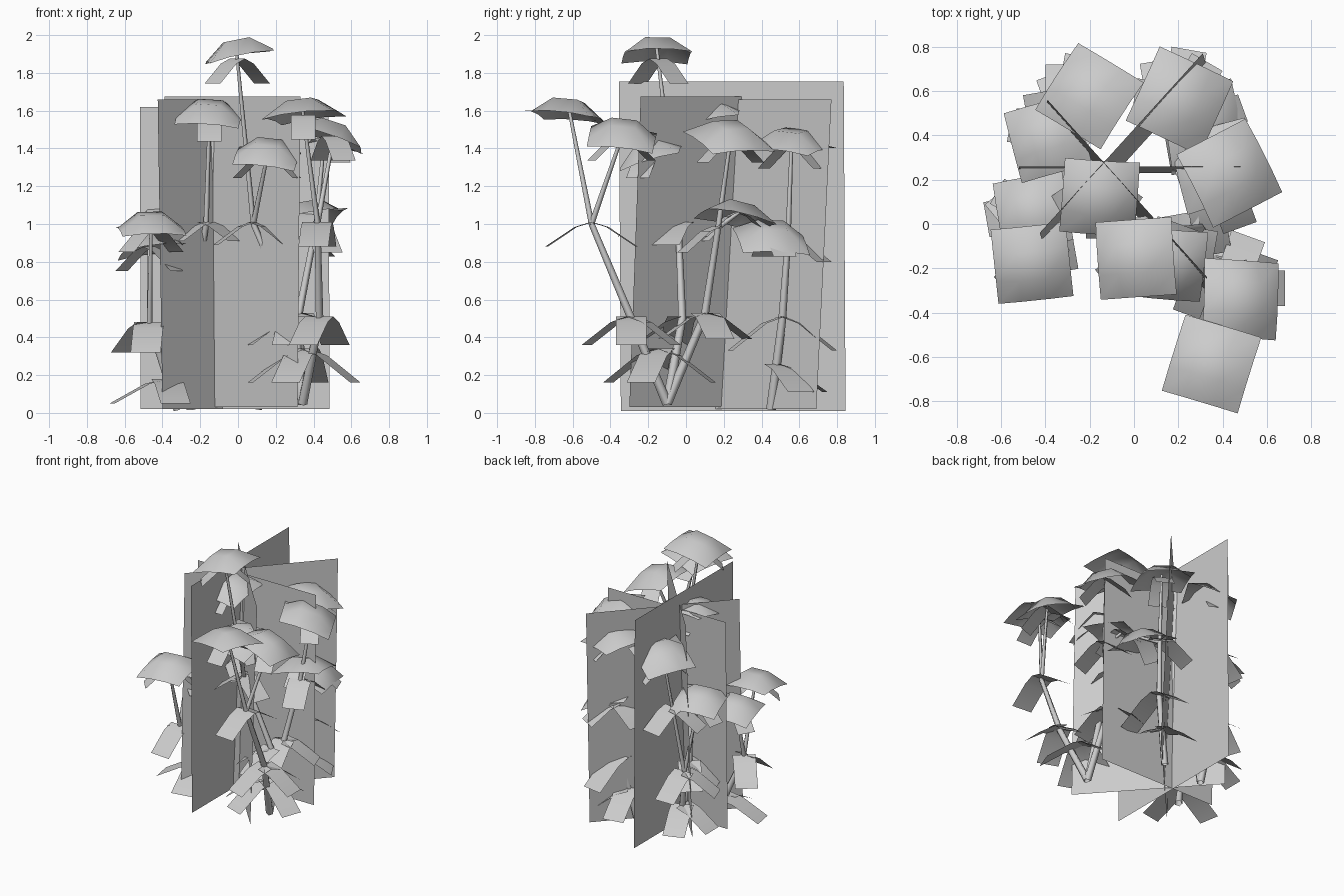
import bpy, math
from mathutils import Vector, Quaternion


def make(name, verts, faces, smooth=True):
    me = bpy.data.meshes.new(name)
    me.from_pydata([tuple(v) for v in verts], [], faces)
    me.update()
    for p in me.polygons:
        p.use_smooth = smooth
    ob = bpy.data.objects.new(name, me)
    bpy.context.collection.objects.link(ob)
    return ob


def grid_faces(nu, nv):
    return [(i * nv + j, (i + 1) * nv + j, (i + 1) * nv + j + 1, i * nv + j + 1)
            for i in range(nu - 1) for j in range(nv - 1)]


# upright crossed foliage cards: two top ends, bottom shift, z range
def card(a, b, shift, z0, z1):
    s = Vector((*shift, 0))
    a, b = Vector((*a, 0)), Vector((*b, 0))
    lo, hi = Vector((0, 0, z0)), Vector((0, 0, z1))
    make("foliage_card", [a + s + lo, b + s + lo, b + hi, a + hi], [(0, 1, 2, 3)], False)


card((-0.52, 0.26), (0.48, 0.26), (0.005, -0.03), 0.02, 1.62)
card((-0.15, -0.355), (-0.15, 0.835), (0, 0.01), 0.01, 1.755)
card((-0.425, -0.04), (0.31, 0.77), (0.025, -0.08), 0.02, 1.66)
card((-0.39, 0.56), (0.33, -0.24), (-0.015, -0.06), 0.03, 1.675)


# tapered five-sided stem through points
def stem(pts, r0, r1):
    pts = [Vector(p) for p in pts]
    n, sides = len(pts), 5
    verts = []
    for i, p in enumerate(pts):
        d = (pts[min(i + 1, n - 1)] - pts[max(i - 1, 0)]).normalized()
        q = Vector((0, 0, 1)).rotation_difference(d)
        r = r0 + (r1 - r0) * i / (n - 1)
        for k in range(sides):
            t = 2 * math.pi * k / sides
            verts.append(p + q @ Vector((r * math.cos(t), r * math.sin(t), 0)))
    faces = [(i * sides + k, i * sides + (k + 1) % sides,
              (i + 1) * sides + (k + 1) % sides, (i + 1) * sides + k)
             for i in range(n - 1) for k in range(sides)]
    make("stem", verts, faces)


# drooping rectangular leaf, arched along its length
def leaf(base, az, length=0.25, width=0.17, drop=0.13):
    a = math.radians(az)
    d, s = Vector((math.cos(a), math.sin(a), 0)), Vector((-math.sin(a), math.cos(a), 0))
    verts = []
    for u, h in ((0, 0), (0.35, -0.2), (1, -1)):
        for v in (-0.5, 0.5):
            verts.append(Vector(base) + d * length * u + s * width * v
                         + Vector((0, 0, drop * h + 0.01)))
    make("leaf", verts, grid_faces(3, 2))


# square top leaf with a small raised middle, tilted and turned
def cap(c, size, turn, tilt):
    q = Vector((0, 0, 1)).rotation_difference(Vector((*tilt, 1)).normalized())
    q = q @ Quaternion((0, 0, 1), math.radians(turn))
    ks = (-1, -0.38, 0.38, 1)
    verts = []
    for x in ks:
        for y in ks:
            n_edge = (abs(x) == 1) + (abs(y) == 1)
            z = (-0.005, -0.088, -0.1)[n_edge]
            verts.append(Vector(c) + q @ Vector((x * size / 2, y * size / 2, z)))
    make("top_leaf", verts, grid_faces(4, 4))


# branch end: thin stem, small leaves under the cap, then the cap
def crown(joint, c, size, turn, tilt, az):
    end = Vector(c) - Vector((0, 0, 0.05))
    j = Vector(joint)
    stem([j, end], 0.016, 0.009)
    p = j + (end - j) * 0.93
    for k in (0, 180):
        leaf(p, az + k, 0.17, 0.13, 0.13)
    cap(c, size, turn, tilt)


# roots (R, D, E, G) and the joints along each main branch
R = (0.34, -0.1, 0.05)
A1, A2 = (0.43, -0.29, 0.5), (0.42, -0.5, 1.0)
B1, B2 = (0.3, -0.02, 0.5), (0.08, -0.04, 1.0)
C1, C2 = (0.32, 0.1, 0.52), (0.41, 0.17, 0.98)
D, D1, D2 = (0.1, 0.45, 0.02), (0.2, 0.51, 0.5), (0.22, 0.54, 0.92)
E, E1 = (-0.32, 0.1, 0.02), (-0.47, -0.03, 0.47)
G, G1 = (-0.25, 0.42, 0.02), (-0.32, 0.48, 0.5)
F1, F2 = (-0.25, 0.32, 0.5), (-0.17, 0.17, 1.0)
for path in ([R, A1, A2], [R, B1, B2], [R, C1, C2], [D, D1, D2],
             [E, E1], [G, F1, F2], [G, G1]):
    stem(path, 0.027, 0.017)

# joint, cap centre, size, turn, tilt, small-leaf direction
crowns = [
    (A2, (0.34, -0.62, 1.66), 0.36, -17, (-0.1, 0.12), 270),
    (A2, (0.51, -0.33, 1.54), 0.35, -3, (0.33, 0.1), 110),
    (B2, (-0.01, -0.155, 1.98), 0.35, 4, (-0.2, 0.0), 220),
    (B2, (0.16, -0.21, 1.44), 0.33, -6, (0.08, -0.32), 160),
    (C2, (0.46, 0.24, 1.53), 0.37, 27, (0.32, 0.12), 300),
    (C2, (0.35, 0.28, 1.11), 0.36, 15, (-0.22, 0.2), 280),
    (D2, (0.22, 0.56, 1.50), 0.37, -25, (0.15, 0.05), 60),
    (D2, (0.34, 0.46, 1.00), 0.36, 10, (0.38, 0.1), 20),
    (E1, (-0.46, -0.19, 1.06), 0.34, 6, (0.0, -0.15), 220),
    (E1, (-0.47, 0.07, 0.95), 0.32, 10, (-0.15, 0.15), 150),
    (F2, (-0.15, 0.10, 1.65), 0.34, -4, (0.05, -0.22), 270),
    (G1, (-0.22, 0.60, 1.48), 0.36, -32, (-0.2, 0.25), 60),
    (G1, (-0.40, 0.40, 1.12), 0.33, 15, (-0.12, 0.15), 170),
]
for c in crowns:
    crown(*c)

# drooping leaves along the stems: joint, directions, length, drop
sets = [
    (A2, (-95, 85), 0.24, 0.13),
    (A1, (-110, 0, 70), 0.25, 0.15),
    (B2, (190, -20), 0.2, 0.12),
    (B1, (190, 260), 0.24, 0.15),
    (C2, (-70, 90), 0.2, 0.14),
    (C1, (-80, 20, 110), 0.24, 0.14),
    (D2, (60, 170), 0.22, 0.13),
    (D1, (-80, 80), 0.28, 0.18),
    (E1, (265, 130), 0.22, 0.16),
    (F2, (-35, 215), 0.2, 0.1),
    (F1, (200, 130), 0.22, 0.14),
    (G1, (90, 200), 0.24, 0.15),
    ((0.35, -0.14, 0.33), (190, -20, 250, 80), 0.29, 0.18),
    ((0.15, 0.48, 0.25), (30, 100), 0.26, 0.15),
    ((-0.38, 0.07, 0.17), (190, 280), 0.29, 0.13),
    ((-0.28, 0.44, 0.22), (110, 180), 0.25, 0.14),
    ((-0.27, 0.54, 1.0), (80, 190), 0.22, 0.13),
]
for base, dirs, length, drop in sets:
    for az in dirs:
        leaf(base, az, length, 0.16, drop)
